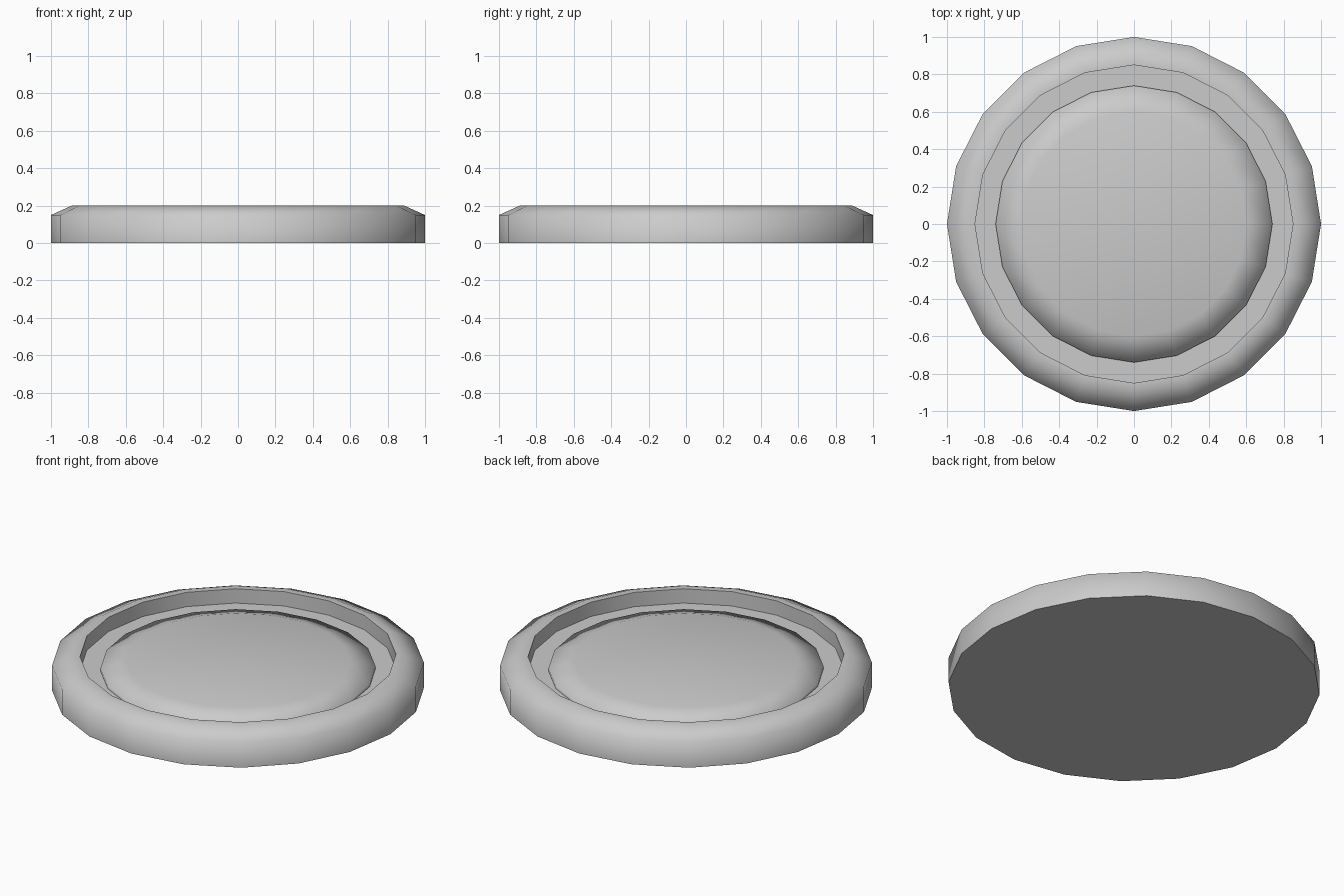
import bpy, bmesh, math

if "Cube" in bpy.data.objects:
    bpy.data.objects.remove(bpy.data.objects["Cube"])

SIDES = 20


def lathe(name, profile):
    """Revolve (radius, z) points around z, closing both ends with flat caps."""
    bm = bmesh.new()
    rings = []
    for r, z in profile:
        rings.append([bm.verts.new((r * math.cos(2 * math.pi * i / SIDES),
                                    r * math.sin(2 * math.pi * i / SIDES), z))
                      for i in range(SIDES)])
    for low, high in zip(rings, rings[1:]):
        for i in range(SIDES):
            j = (i + 1) % SIDES
            bm.faces.new((low[i], low[j], high[j], high[i]))
    bm.faces.new(rings[0][::-1])
    bm.faces.new(rings[-1])
    mesh = bpy.data.meshes.new(name)
    bm.to_mesh(mesh)
    bm.free()
    obj = bpy.data.objects.new(name, mesh)
    bpy.context.collection.objects.link(obj)
    bpy.ops.object.select_all(action='DESELECT')
    obj.select_set(True)
    bpy.context.view_layer.objects.active = obj
    bpy.ops.object.shade_smooth_by_angle(angle=math.radians(75))
    return obj


# Dish with chamfered outer rim and recessed ledge, plus its raised centre disc
lathe("rimmed_dish", [(1.0, 0), (1.0, 0.15), (0.89, 0.2), (0.85, 0.2),
                      (0.85, 0.115), (0.74, 0.115), (0.74, 0.13),
                      (0.60, 0.172)])
